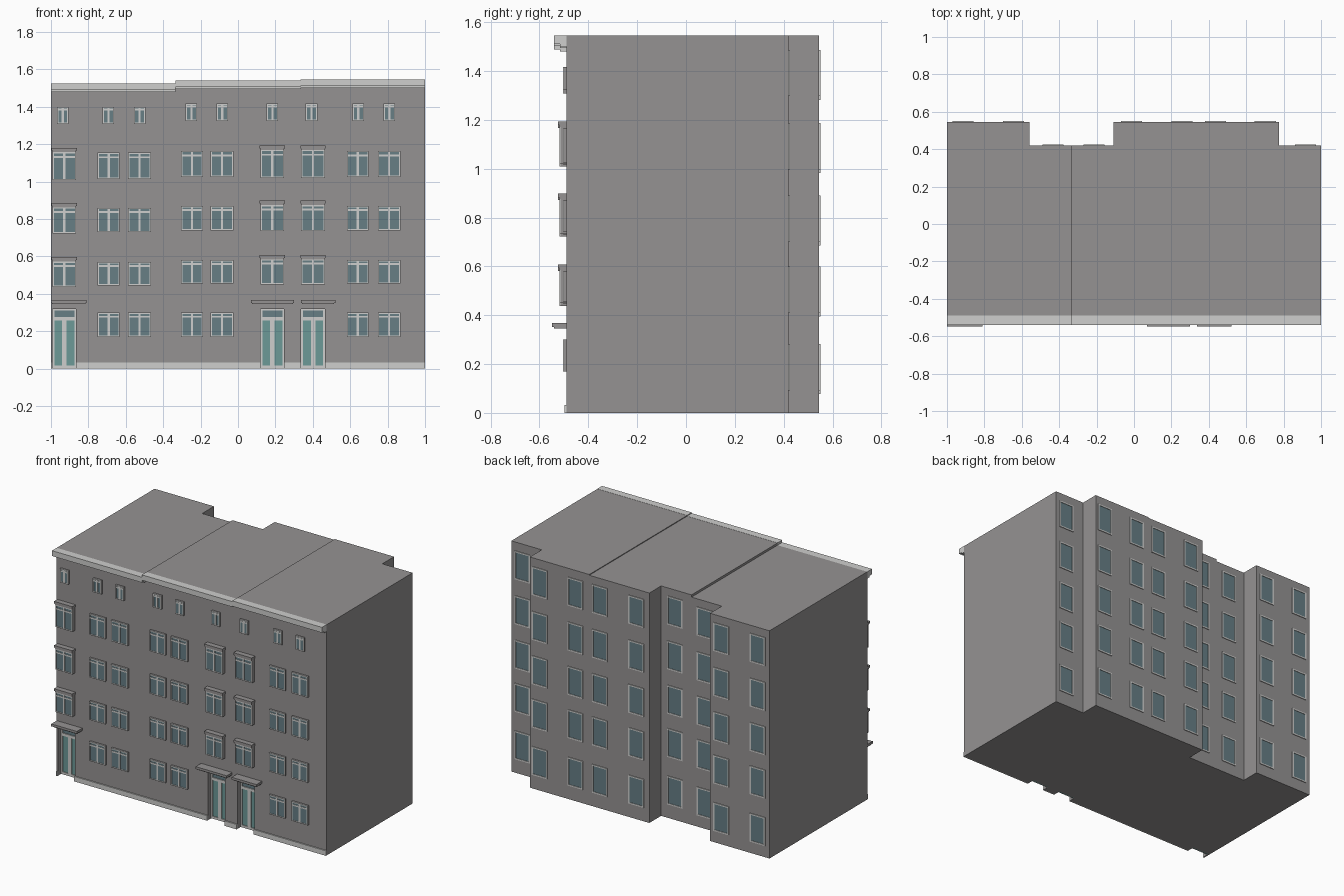
import bpy, bmesh

if "Cube" in bpy.data.objects:
    bpy.data.objects.remove(bpy.data.objects["Cube"])

def material(name, rgb):
    m = bpy.data.materials.new(name)
    m.diffuse_color = (*rgb, 1)
    m.use_nodes = True
    m.node_tree.nodes["Principled BSDF"].inputs["Base Color"].default_value = m.diffuse_color
    return m

WALL = material("wall grey", (0.30, 0.29, 0.29))
LIGHT = material("light trim", (0.62, 0.62, 0.61))
GLASS = material("window glass", (0.135, 0.21, 0.235))
DOOR = material("door glass", (0.15, 0.32, 0.31))

parts = {}

def box(part, mat, x0, x1, y0, y1, z0, z1):
    """Add one box to the named part."""
    bm = parts.setdefault(part, (bmesh.new(), mat))[0]
    v = [bm.verts.new((x, y, z)) for x in (x0, x1) for y in sorted((y0, y1)) for z in (z0, z1)]
    for f in ((0, 1, 3, 2), (4, 6, 7, 5), (0, 4, 5, 1), (2, 3, 7, 6), (0, 2, 6, 4), (1, 5, 7, 3)):
        bm.faces.new([v[i] for i in f])

def make_object(name, bm, mat):
    bmesh.ops.recalc_face_normals(bm, faces=bm.faces)
    me = bpy.data.meshes.new(name)
    bm.to_mesh(me)
    bm.free()
    me.materials.append(mat)
    ob = bpy.data.objects.new(name, me)
    bpy.context.collection.objects.link(ob)
    return ob

FRONT, BACK, RECESS = -0.49, 0.545, 0.42

def prism(name, outline, z1):
    """Extrude a plan outline from the ground to the roof."""
    bm = bmesh.new()
    f = bm.faces.new([bm.verts.new((x, y, 0)) for x, y in outline])
    up = bmesh.ops.extrude_face_region(bm, geom=[f])["geom"]
    bmesh.ops.translate(bm, vec=(0, 0, z1), verts=[g for g in up if isinstance(g, bmesh.types.BMVert)])
    return make_object(name, bm, WALL)

# Three adjoining house blocks with stepped rear walls
blocks = [
    prism("left_block", [(-1, FRONT), (-0.335, FRONT), (-0.335, RECESS), (-0.56, RECESS),
                         (-0.56, BACK), (-1, BACK)], 1.525),
    prism("middle_block", [(-0.335, FRONT), (0.335, FRONT), (0.335, BACK), (-0.11, BACK),
                           (-0.11, RECESS), (-0.335, RECESS)], 1.54),
    prism("right_block", [(0.335, FRONT), (1, FRONT), (1, RECESS), (0.775, RECESS),
                          (0.775, BACK), (0.335, BACK)], 1.545),
]

# Recessed entrance doors
doors = [(-0.992, -0.865), (0.12, 0.247), (0.338, 0.465)]
cut_bm = bmesh.new()
parts["door_cutter"] = (cut_bm, WALL)
yd = FRONT + 0.045
for a, b in doors:
    box("door_cutter", WALL, a, b, FRONT - 0.1, yd, -0.1, 0.32)
    m = (a + b) / 2
    box("door_glass", DOOR, a, b, yd - 0.004, yd + 0.002, 0, 0.26)
    box("door_transom_glass", GLASS, a, b, yd - 0.004, yd + 0.002, 0.26, 0.32)
    y0, y1 = yd - 0.010, yd - 0.003
    for x0, x1 in ((a, a + 0.01), (m - 0.012, m + 0.012), (b - 0.01, b)):
        top = 0.265 if x0 == m - 0.012 else 0.32
        box("door_frames", LIGHT, x0, x1, y0, y1, 0, top)
    for z0, z1 in ((0, 0.016), (0.258, 0.276), (0.312, 0.32)):
        box("door_frames", LIGHT, a, b, y0, y1, z0, z1)
cutter = make_object("door_cutter", *parts.pop("door_cutter"))
cutter.hide_render = True
cutter.hide_set(True)
for ob in blocks:
    mod = ob.modifiers.new("door_openings", "BOOLEAN")
    mod.object = cutter
    mod.solver = "EXACT"
dg = bpy.context.evaluated_depsgraph_get()
meshes = [bpy.data.meshes.new_from_object(ob.evaluated_get(dg)) for ob in blocks]
for ob, me in zip(blocks, meshes):
    ob.modifiers.clear()
    ob.data = me
bpy.data.objects.remove(cutter)

def front_window(a, b, z0, z1, depth):
    """Projecting surround with glass, frame, mullion and transom bar."""
    yf = FRONT - depth
    box("window_surrounds", WALL, a, b, FRONT + 0.005, yf + 0.003, z0, z1)
    box("window_glass", GLASS, a + 0.003, b - 0.003, yf + 0.004, yf + 0.001, z0 + 0.003, z1 - 0.003)
    m, t, h = (a + b) / 2, 0.007, z1 - z0
    for x0, x1 in ((a, a + t), (b - t, b), (m - 0.006, m + 0.006)):
        box("window_frames", LIGHT, x0, x1, yf + 0.003, yf - 0.001, z0, z1)
    zt = z0 + h * 0.79
    for c0, c1 in ((z0, z0 + t), (z1 - t, z1), (zt, zt + 0.010)):
        box("window_frames", LIGHT, a, b, yf + 0.003, yf - 0.001, c0, c1)

# Paired windows on all floors: left edge, width, vertical offset
pairs = [(-0.75, 0.117, -0.01), (-0.588, 0.122, -0.01), (-0.305, 0.117, 0), (-0.147, 0.122, 0),
         (0.582, 0.117, 0), (0.748, 0.12, 0)]
floors = [(0.455, 0.58), (0.74, 0.87), (1.025, 1.165)]
for x, w, dz in pairs:
    front_window(x, x + w, 0.17, 0.30, 0.012)
    for z0, z1 in floors:
        front_window(x, x + w, z0 + dz, z1 + dz, 0.012)

# Capped windows over the entrances
for (a, b), dz in zip(doors, (-0.012, 0, 0)):
    for z0, z1 in floors:
        z0, z1 = z0 + dz - 0.005, z1 + dz + 0.005
        front_window(a, b, z0, z1, 0.026)
        box("window_caps", WALL, a - 0.004, b + 0.004, FRONT, FRONT - 0.035, z1 + 0.008, z1 + 0.023)
        box("window_caps", WALL, a, b, FRONT, FRONT - 0.029, z1, z1 + 0.008)

# Small attic windows
for x in (-0.968, -0.724, -0.557, -0.28, -0.115, 0.153, 0.362, 0.612, 0.778):
    dz = -0.017 if x < -0.335 else 0
    front_window(x, x + 0.062, 1.325 + dz, 1.417 + dz, 0.012)

# Canopies above the doors
for a, b in ((-1, -0.81), (0.07, 0.3), (0.337, 0.52)):
    box("door_canopies", WALL, a, b, FRONT, FRONT - 0.058, 0.352, 0.368)
    box("door_canopies", WALL, a + 0.006, b - 0.006, FRONT, FRONT - 0.050, 0.346, 0.352)

# Plinth strips between the doors
edges = [-1, *[e for d in doors for e in d], 1]
for a, b in zip(edges[::2], edges[1::2]):
    box("plinth", LIGHT, a, b, FRONT, FRONT - 0.008, 0, 0.033)

# Eaves cornice, following the roof steps
for a, b, top in ((-1, -0.335, 1.525), (-0.335, 0.335, 1.541), (0.335, 1, 1.546)):
    box("cornice", LIGHT, a, b, FRONT, FRONT - 0.05, top - 0.036, top)
    box("cornice", LIGHT, a, b, FRONT, FRONT - 0.026, top - 0.046, top - 0.036)

# Rear windows: left edge and wall plane
rear = [(-0.97, BACK), (-0.70, BACK), (-0.49, RECESS), (-0.27, RECESS), (-0.07, BACK),
        (0.20, BACK), (0.38, BACK), (0.645, BACK), (0.86, RECESS)]
for x, y in rear:
    dz = -0.015 if x < -0.335 else 0
    for z in (1.297, 0.997, 0.70, 0.41, 0.092):
        z0, z1, x1, t = z + dz, z + dz + 0.19, x + 0.113, 0.009
        box("rear_glass", GLASS, x + 0.004, x1 - 0.004, y - 0.002, y + 0.002, z0 + 0.004, z1 - 0.004)
        for a, b in ((x, x + t), (x1 - t, x1)):
            box("rear_frames", LIGHT, a, b, y - 0.002, y + 0.005, z0, z1)
        for c, d in ((z0, z0 + t), (z1 - t, z1)):
            box("rear_frames", LIGHT, x + t, x1 - t, y - 0.002, y + 0.005, c, d)

for name, (bm, mat) in parts.items():
    make_object(name, bm, mat)
